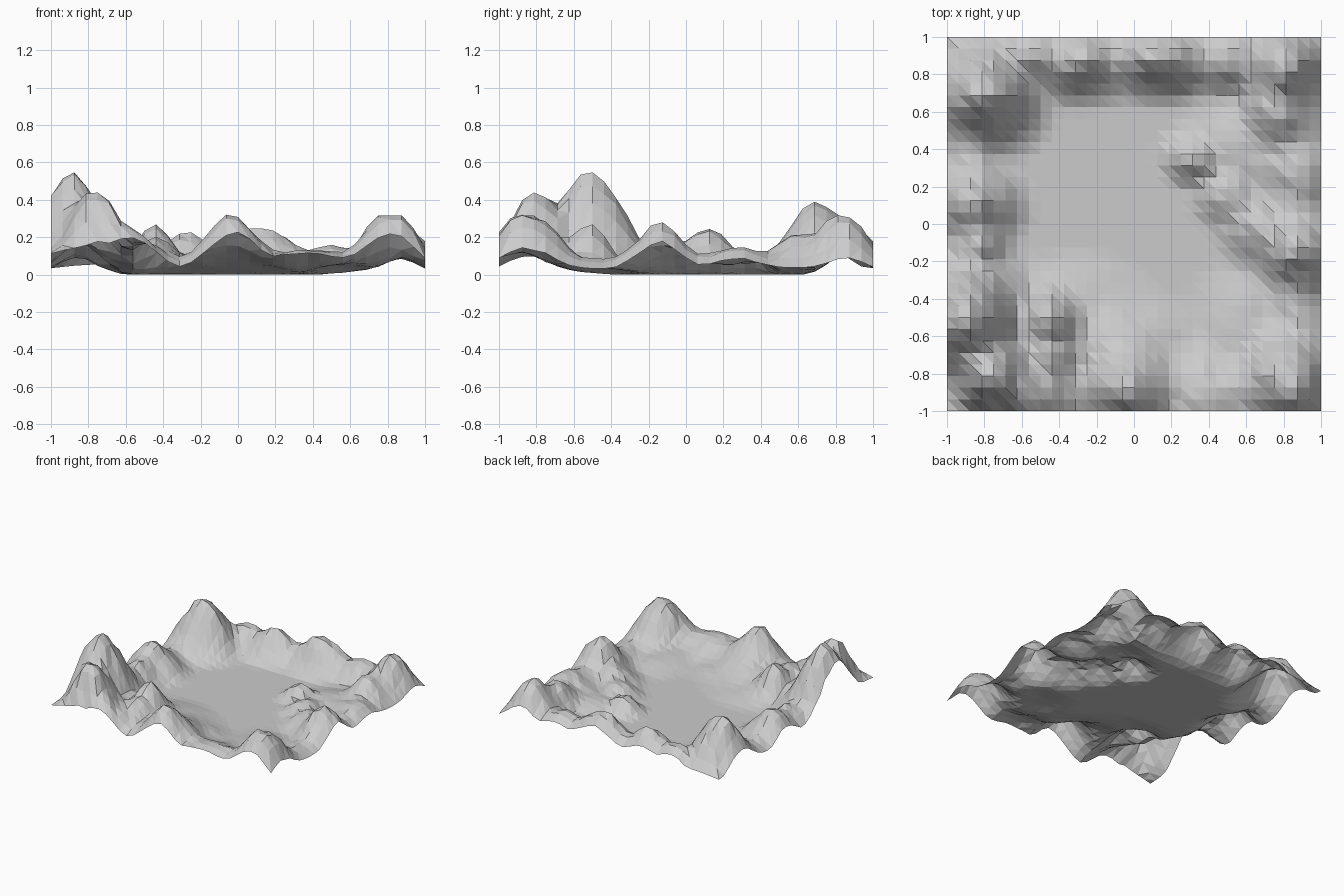
import bpy, bmesh, math
from mathutils import noise, Vector

N = 32          # cells per side
PEAKS = [       # x, y, height, x spread, y spread
    (-.89, -.52, .54, .16, .19), (-.76, -.81, .44, .14, .14),   # tall front-left massif
    (-.98, -.98, .11, .15, .15), (-.44, -.51, .26, .10, .10),
    (-.45, -.68, .20, .12, .14), (-.57, -.92, .22, .14, .15),
    (-.03, -.87, .32, .14, .15), (-.12, -.65, .11, .24, .16),   # front rim
    (-.30, -.40, .05, .24, .14), (.38, -.95, .12, .22, .20),
    (.81, -.85, .35, .14, .16), (.58, -.55, .06, .16, .20),
    (.88, -.14, .27, .12, .13), (.66, -.02, .14, .11, .11),     # right rim and inner ridge
    (.50, .16, .12, .10, .10), (.32, .35, .13, .09, .08),
    (.60, .42, .08, .18, .18), (.86, .28, .13, .15, .16),
    (.77, .61, .22, .11, .14), (.80, .84, .34, .12, .13),       # back rim
    (.50, .90, .16, .12, .12), (.14, .90, .26, .16, .11),
    (-.29, .88, .21, .15, .11), (-.56, .92, .17, .11, .10),
    (-.80, .70, .40, .15, .15),
    (-.86, .12, .25, .13, .12), (-.84, -.10, .19, .10, .10),    # left rim
]


def height(x, y):
    # low square rim around the basin, blended with the peaks
    m = max(abs(x), abs(y))
    total = (.09 * math.exp(-.5 * ((m - .87) / .10) ** 2)) ** 3
    for px, py, h, sx, sy in PEAKS:
        q = ((x - px) / sx) ** 2 + ((y - py) / sy) ** 2
        total += (h * math.exp(-.5 * q)) ** 3
    z = total ** (1 / 3)
    # craggy variation that fades out on the flat floor
    p = Vector((x, y, .3))
    rough = .12 * noise.noise(p * 7) + .11 * noise.noise(p * 15)
    if z > .42:
        rough *= .4
    return max(0, z * (1 + rough) - .012 * max(0, 1 - z / .1))


bm = bmesh.new()
bmesh.ops.create_grid(bm, x_segments=N, y_segments=N, size=1)
for v in bm.verts:
    v.co.z = height(v.co.x, v.co.y)
bmesh.ops.triangulate(bm, faces=bm.faces[:], quad_method='ALTERNATE')
mesh = bpy.data.meshes.new("mountain_basin")
bm.to_mesh(mesh)
bm.free()
terrain = bpy.data.objects.new("mountain_basin", mesh)
bpy.context.collection.objects.link(terrain)
